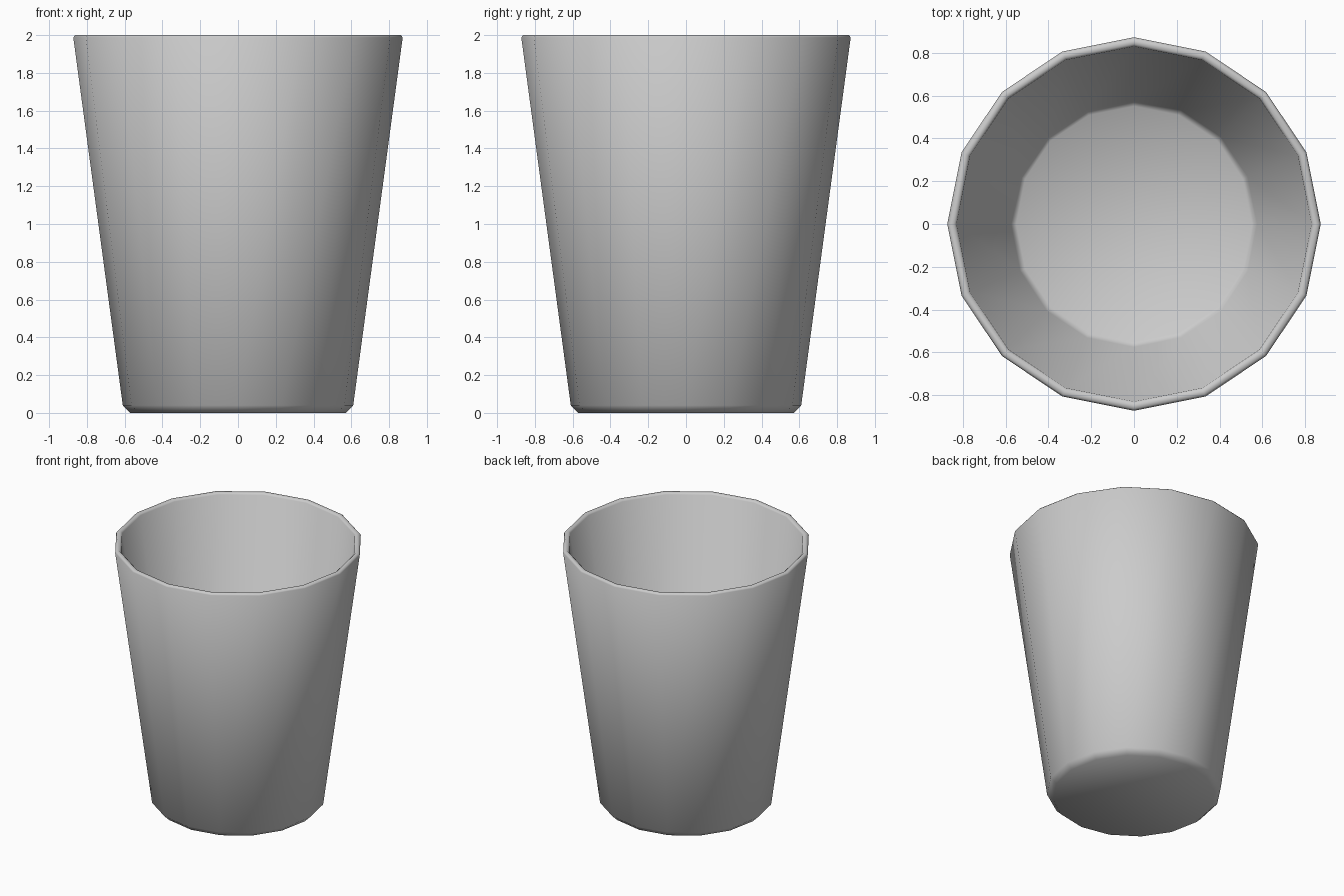
import bpy, bmesh
from math import cos, sin, tau

if "Cube" in bpy.data.objects:
    bpy.data.objects.remove(bpy.data.objects["Cube"])

SIDES = 16
# (radius, height): outer foot, outer wall, rounded rim, inner wall, inner floor
PROFILE = [(0.57, 0.0), (0.61, 0.04), (0.872, 1.988), (0.862, 2.0),
           (0.841, 2.0), (0.829, 1.988), (0.575, 0.065), (0.55, 0.045)]

bm = bmesh.new()
rings = [[bm.verts.new((r * cos(tau * i / SIDES), r * sin(tau * i / SIDES), z))
          for i in range(SIDES)] for r, z in PROFILE]

# Wall and rim bands
for low, high in zip(rings, rings[1:]):
    for i in range(SIDES):
        j = (i + 1) % SIDES
        bm.faces.new((low[i], low[j], high[j], high[i]))

# Underside and inner floor
bm.faces.new(rings[0][::-1])
bm.faces.new(rings[-1])
bmesh.ops.recalc_face_normals(bm, faces=bm.faces[:])
for face in bm.faces:
    face.smooth = True

mesh = bpy.data.meshes.new("cup")
bm.to_mesh(mesh)
bm.free()
cup = bpy.data.objects.new("cup", mesh)
bpy.context.collection.objects.link(cup)
